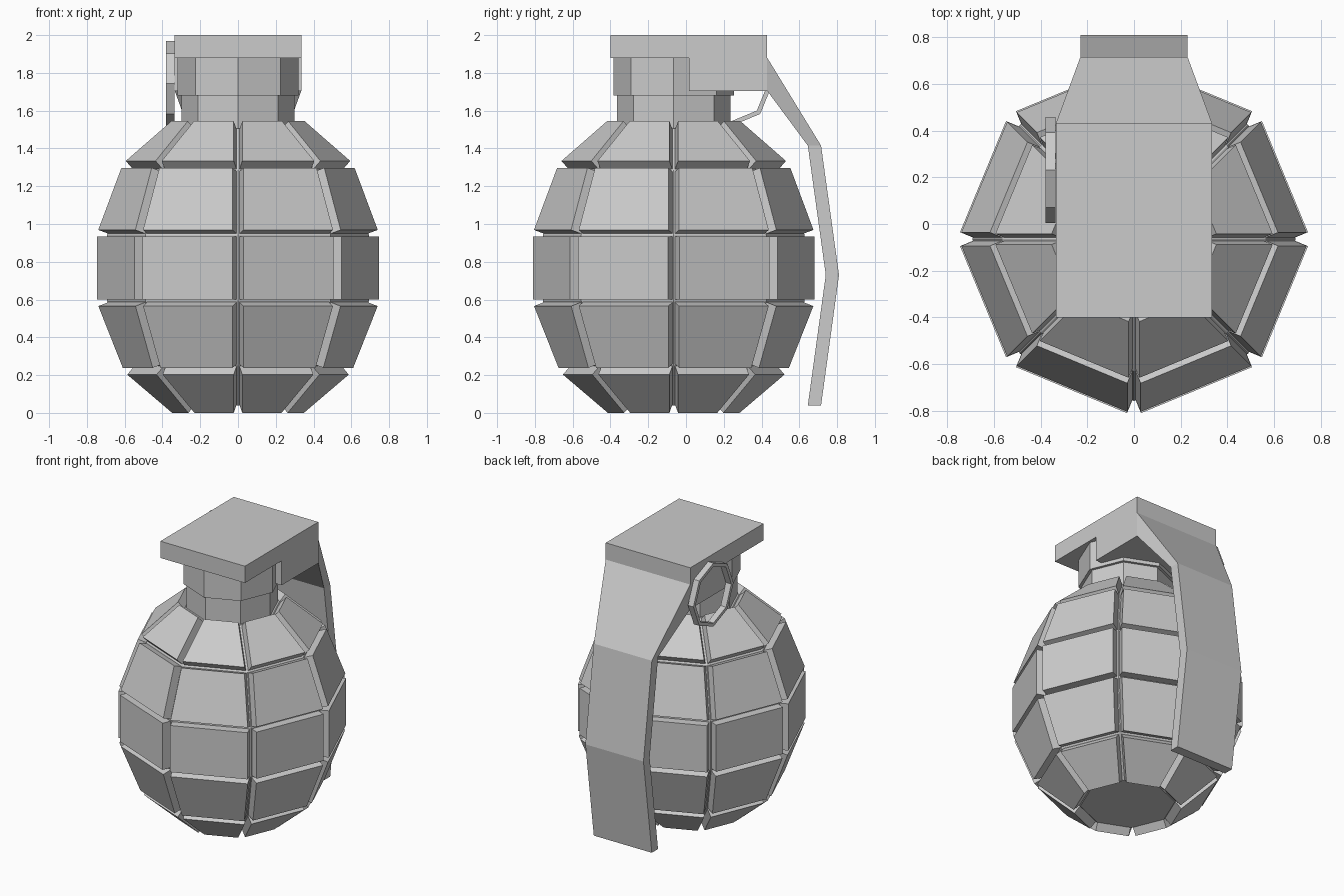
import bpy, bmesh
from math import sin, cos, pi

if "Cube" in bpy.data.objects:
    bpy.data.objects.remove(bpy.data.objects["Cube"])

CY = -0.065   # body axis sits slightly forward of the origin


def finish(name, bm):
    bmesh.ops.recalc_face_normals(bm, faces=bm.faces)
    me = bpy.data.meshes.new(name)
    bm.to_mesh(me)
    bm.free()
    ob = bpy.data.objects.new(name, me)
    bpy.context.collection.objects.link(ob)
    return ob


def lathe(profile, n=8):
    """Closed, capped n-sided solid from (radius, z) rings; returns bmesh and side faces."""
    bm = bmesh.new()
    rings = [[bm.verts.new((r * cos(2 * pi * i / n), CY + r * sin(2 * pi * i / n), z))
              for i in range(n)] for r, z in profile]
    sides = []
    for a, b in zip(rings, rings[1:]):
        for i in range(n):
            j = (i + 1) % n
            sides.append(bm.faces.new((a[i], a[j], b[j], b[i])))
    bm.faces.new(rings[0][::-1])
    bm.faces.new(rings[-1])
    bm.normal_update()
    return bm, sides


def strip(name, sections):
    """Solid swept through sections of (half width, (y, z) outer, (y, z) inner)."""
    bm = bmesh.new()
    rings = [[bm.verts.new((x, y, z)) for x, (y, z) in
              ((-w, o), (w, o), (w, i), (-w, i))] for w, o, i in sections]
    for a, b in zip(rings, rings[1:]):
        for k in range(4):
            m = (k + 1) % 4
            bm.faces.new((a[k], a[m], b[m], b[k]))
    bm.faces.new(rings[0])
    bm.faces.new(rings[-1])
    return finish(name, bm)


# Body: octagonal shell whose faces become raised, separated plates
bm, sides = lathe([(0.308, 0.039), (0.558, 0.252), (0.693, 0.593),
                   (0.693, 0.942), (0.565, 1.285), (0.312, 1.506)])
bmesh.ops.inset_individual(bm, faces=sides, thickness=0.0075, depth=0, use_even_offset=True)
bmesh.ops.inset_individual(bm, faces=sides, thickness=0, depth=0.06, use_even_offset=True)
finish("segmented_body", bm)

# Stepped neck
bm, _ = lathe([(0.30, 1.48), (0.30, 1.68), (0.32, 1.68), (0.32, 1.89)])
finish("neck", bm)

# Cap with a deeper rear block
bm = bmesh.new()
outline = [(-0.40, 2.0), (-0.40, 1.88), (0.015, 1.88), (0.015, 1.705), (0.43, 1.705), (0.43, 2.0)]
face = bm.faces.new([bm.verts.new((-0.335, y, z)) for y, z in outline])
ext = bmesh.ops.extrude_face_region(bm, geom=[face])
bmesh.ops.translate(bm, vec=(0.67, 0, 0),
                    verts=[v for v in ext["geom"] if isinstance(v, bmesh.types.BMVert)])
finish("cap", bm)

# Safety lever: tapers away from the cap, then bends down the back
strip("lever", [(0.335, (0.43, 1.88), (0.43, 1.705)),
                (0.23, (0.715, 1.415), (0.645, 1.415)),
                (0.23, (0.81, 0.73), (0.74, 0.73)),
                (0.23, (0.715, 0.04), (0.645, 0.04))])

# Pull ring: octagonal band on the left side
bm = bmesh.new()
rings = [[bm.verts.new((x, 0.232 + r * cos(k * pi / 4), 1.743 + r * sin(k * pi / 4)))
          for x, r in ((-0.38, 0.227), (-0.337, 0.227), (-0.337, 0.202), (-0.38, 0.202))]
         for k in range(8)]
for k in range(8):
    a, b = rings[k], rings[(k + 1) % 8]
    for i in range(4):
        j = (i + 1) % 4
        bm.faces.new((a[i], a[j], b[j], b[i]))
finish("pull_ring", bm)
